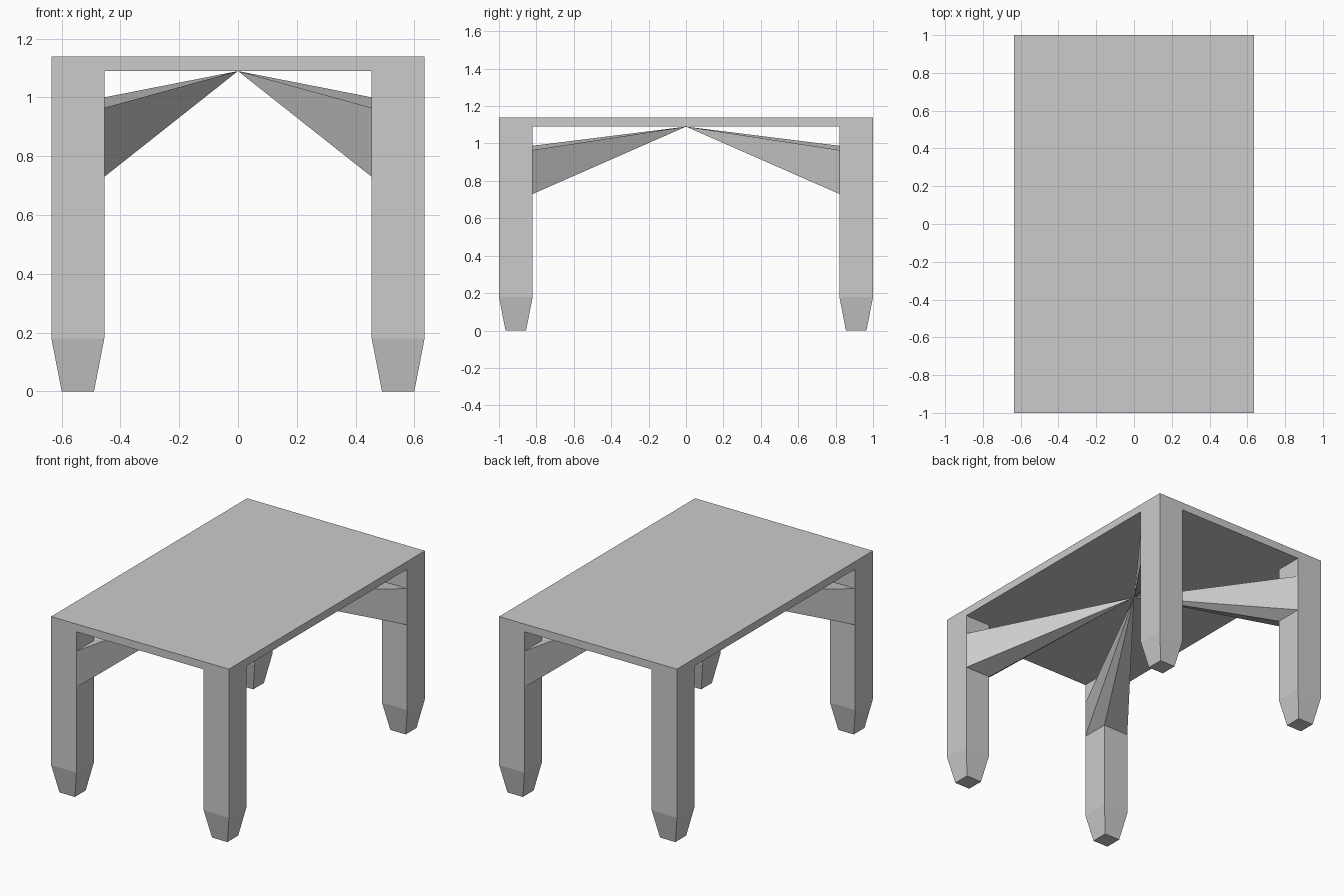
import bpy, bmesh

if "Cube" in bpy.data.objects:
    bpy.data.objects.remove(bpy.data.objects["Cube"])

HX, HY = 0.635, 1.0          # half width and half length
TOP, UNDER = 1.14, 1.09      # tabletop upper and lower heights
LEG, INSET = 0.18, 0.035     # leg thickness, foot taper per side
FOOT_Z = 0.18
BRACE_LOW, BRACE_HIGH = 0.73, 0.965


def make_object(name, verts, faces):
    bm = bmesh.new()
    vs = [bm.verts.new(v) for v in verts]
    for f in faces:
        bm.faces.new([vs[i] for i in f])
    bmesh.ops.recalc_face_normals(bm, faces=bm.faces)
    mesh = bpy.data.meshes.new(name)
    bm.to_mesh(mesh)
    bm.free()
    obj = bpy.data.objects.new(name, mesh)
    bpy.context.collection.objects.link(obj)
    return obj


def loft(name, rings):
    """Closed solid through a stack of (x0, x1, y0, y1, z) rectangles."""
    verts, faces = [], []
    for x0, x1, y0, y1, z in rings:
        verts += [(x0, y0, z), (x1, y0, z), (x1, y1, z), (x0, y1, z)]
    for r in range(len(rings) - 1):
        for i in range(4):
            a, b = r * 4 + i, r * 4 + (i + 1) % 4
            faces.append((a, b, b + 4, a + 4))
    n = len(verts)
    faces += [(3, 2, 1, 0), (n - 4, n - 3, n - 2, n - 1)]
    return make_object(name, verts, faces)


# Tabletop
loft("tabletop", [(-HX, HX, -HY, HY, UNDER), (-HX, HX, -HY, HY, TOP)])

for sx, side in ((-1, "left"), (1, "right")):
    for sy, end in ((-1, "front"), (1, "back")):
        xi, yi = HX - LEG, HY - LEG

        # Square leg with tapered foot
        def ring(inset, z):
            return (sx * (xi + inset), sx * (HX - inset),
                    sy * (yi + inset), sy * (HY - inset), z)
        loft(f"{end}_{side}_leg",
             [ring(INSET, 0), ring(0, FOOT_Z), ring(0, UNDER)])

        # Brace: both inner leg faces drawn to a point under the table centre
        plan = [(HX, yi), (xi, yi), (xi, HY)]
        verts = [(sx * x, sy * y, z)
                 for z in (BRACE_LOW, BRACE_HIGH) for x, y in plan]
        verts.append((0, 0, UNDER))
        faces = [(0, 1, 4, 3), (1, 2, 5, 4)]
        rim = [0, 1, 2, 5, 4, 3]
        faces += [(rim[i], rim[(i + 1) % 6], 6) for i in range(6)]
        make_object(f"{end}_{side}_brace", verts, faces)
